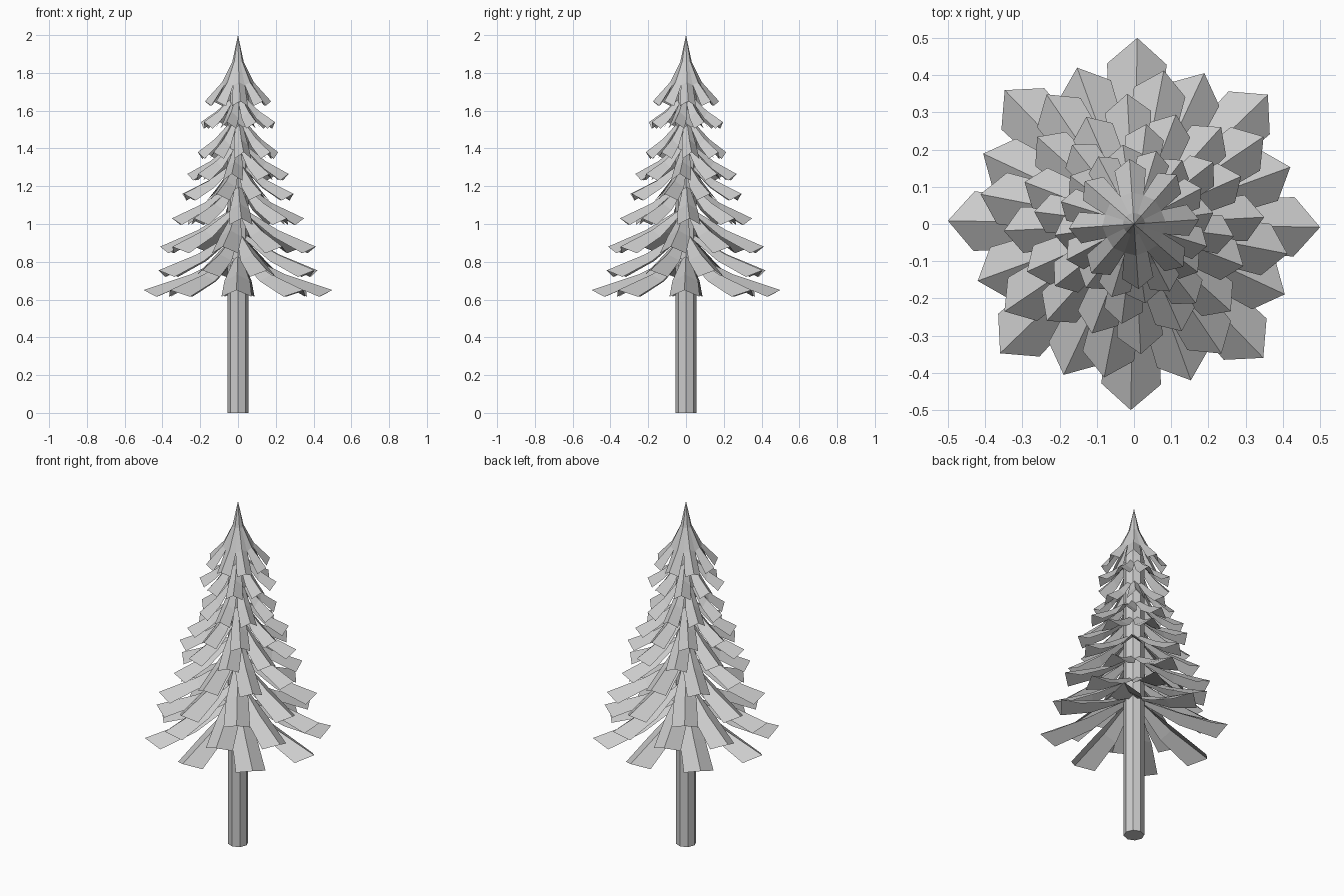
import bpy
import bmesh
from math import radians, sin, cos, tau
from mathutils import Matrix, Vector

cube = bpy.data.objects.get("Cube")
if cube:
    bpy.data.objects.remove(cube)

grey = bpy.data.materials.new("light_grey")
grey.use_nodes = True
COLOUR = (0.6, 0.6, 0.6, 1)
grey.diffuse_color = COLOUR
grey.node_tree.nodes["Principled BSDF"].inputs["Base Color"].default_value = COLOUR


def make_object(name, bm):
    mesh = bpy.data.meshes.new(name)
    bm.to_mesh(mesh)
    bm.free()
    mesh.materials.append(grey)
    obj = bpy.data.objects.new(name, mesh)
    bpy.context.collection.objects.link(obj)
    return obj


def add_branch(bm, sections, turn):
    """Folded strip: each section is ridge radius, ridge z, edge radius, edge z, half width."""
    spin = Matrix.Rotation(turn, 3, "Z")
    rows = []
    for r, z, er, ez, w in sections:
        points = (Vector((er, -w, ez)), Vector((r, 0, z)), Vector((er, w, ez)))
        rows.append([bm.verts.new(spin @ p) for p in points])
    for inner, outer in zip(rows, rows[1:]):
        for i in range(2):
            bm.faces.new((inner[i], outer[i], outer[i + 1], inner[i + 1]))


# Trunk: eight-sided post with a narrowing top
bm = bmesh.new()
rings = []
for radius, z in ((0.055, 0), (0.055, 1.68), (0.022, 1.85)):
    rings.append([bm.verts.new((radius * cos(i * tau / 8), radius * sin(i * tau / 8), z))
                  for i in range(8)])
for low, high in zip(rings, rings[1:]):
    for i in range(8):
        j = (i + 1) % 8
        bm.faces.new((low[i], low[j], high[j], high[i]))
bm.faces.new(rings[0][::-1])
bm.faces.new(rings[-1])
make_object("trunk", bm)

# Branch tiers: tip radius, tip height, root height, turn in degrees
TIERS = [
    (0.50, 0.65, 0.83, -1),
    (0.447, 0.755, 0.94, 20),
    (0.42, 0.88, 1.07, 34),
    (0.35, 1.03, 1.20, 3),
    (0.315, 1.16, 1.31, 24),
    (0.27, 1.265, 1.41, 38),
    (0.215, 1.38, 1.53, 8),
    (0.205, 1.54, 1.66, 28),
]
for n, (tip, z_tip, z_root, turn) in enumerate(TIERS, 1):
    bm = bmesh.new()
    width = 0.02 + 0.12 * tip
    mid = 0.05 + (tip - 0.05) * 0.45
    z_mid = z_tip + (z_root - z_tip) * 0.46
    sections = [
        (0.05, z_root, 0.048, z_root - 0.02, 0.022),
        (mid, z_mid, mid * 0.93, z_mid - 0.035, width * 0.85),
        (tip, z_tip, tip * 0.86, z_tip - 0.035, width),
    ]
    for i in range(8):
        add_branch(bm, sections, radians(turn + 45 * i))
    make_object(f"branch_tier_{n}", bm)

# Crown: steep branches meeting in a point
bm = bmesh.new()
crown = [
    (0.0, 2.0, 0.0, 1.998, 0.001),
    (0.03, 1.86, 0.027, 1.855, 0.012),
    (0.085, 1.75, 0.075, 1.735, 0.032),
    (0.175, 1.65, 0.145, 1.625, 0.042),
]
for i in range(8):
    add_branch(bm, crown, radians(4 + 45 * i))
make_object("crown", bm)
